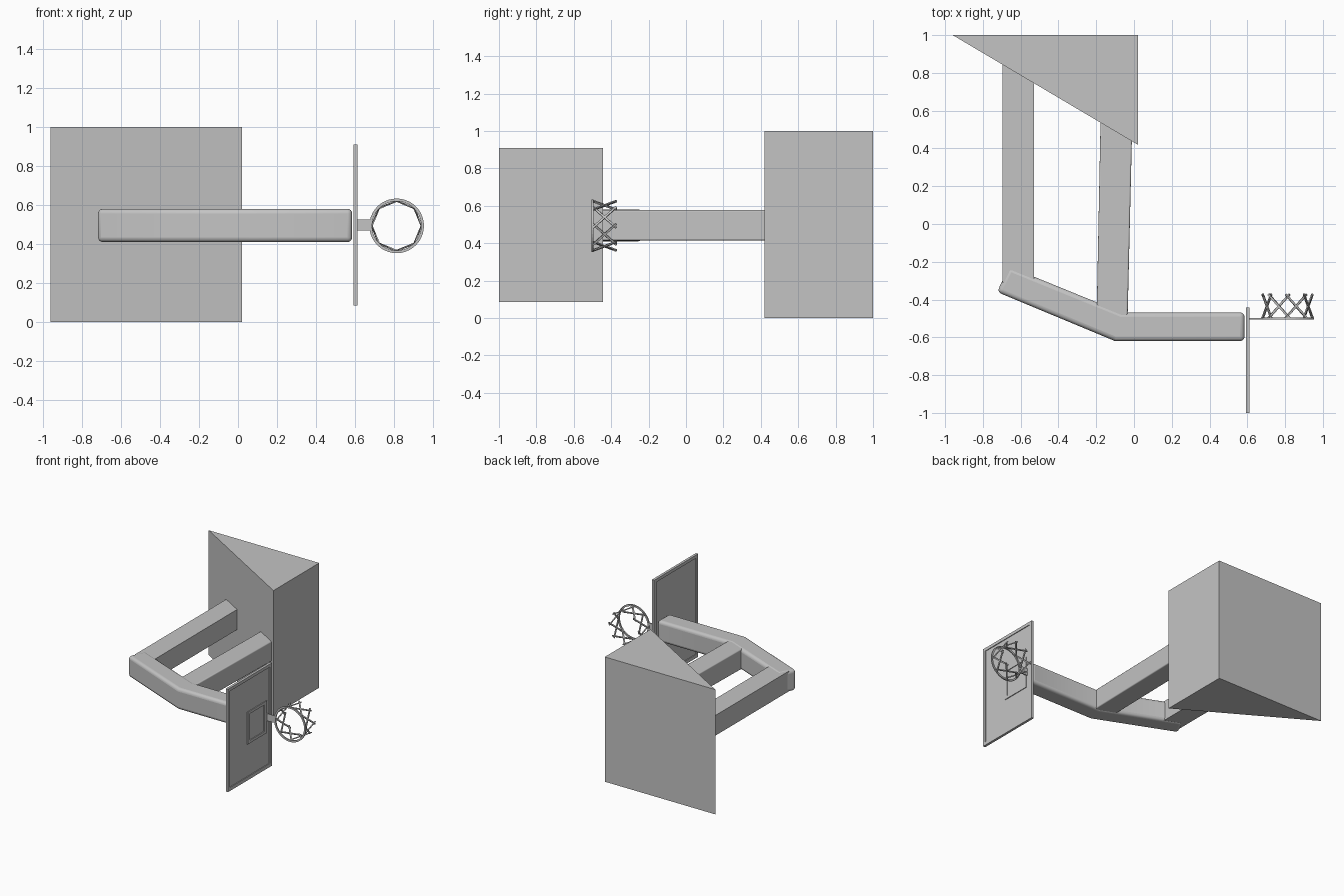
import bpy
import bmesh
from math import sin, cos, radians, tau
from mathutils import Vector

old = bpy.data.objects.get("Cube")
if old:
    bpy.data.objects.remove(old, do_unlink=True)

GREY = (0.55, 0.55, 0.55, 1.0)
grey = bpy.data.materials.new("plain grey")
grey.use_nodes = True
grey.diffuse_color = GREY
grey.node_tree.nodes["Principled BSDF"].inputs["Base Color"].default_value = GREY


def finish(name, bm):
    """Turn a bmesh into a coloured object."""
    bmesh.ops.recalc_face_normals(bm, faces=bm.faces)
    mesh = bpy.data.meshes.new(name)
    bm.to_mesh(mesh)
    bm.free()
    mesh.materials.append(grey)
    obj = bpy.data.objects.new(name, mesh)
    bpy.context.scene.collection.objects.link(obj)
    return obj


def prism(name, outline, z0, z1, bevel=0.0):
    """Extrude a plan outline upwards, optionally rounding its edges."""
    bm = bmesh.new()
    face = bm.faces.new([bm.verts.new((x, y, z0)) for x, y in outline])
    top = bmesh.ops.extrude_face_region(bm, geom=[face])["geom"]
    for v in top:
        if isinstance(v, bmesh.types.BMVert):
            v.co.z = z1
    obj = finish(name, bm)
    if bevel:
        mod = obj.modifiers.new("Rounded edges", 'BEVEL')
        mod.width = bevel
        mod.segments = 4
        mod.limit_method = 'ANGLE'
        mod.angle_limit = radians(40)
        bpy.ops.object.select_all(action='DESELECT')
        obj.select_set(True)
        bpy.context.view_layer.objects.active = obj
        bpy.ops.object.shade_smooth_by_angle(angle=radians(35))
    return obj


def add_box(bm, lo, hi):
    lo, hi = Vector(lo), Vector(hi)
    verts = bmesh.ops.create_cube(bm, size=1)["verts"]
    for v in verts:
        v.co = (lo + hi) / 2 + v.co * (hi - lo)


def add_frame(bm, x0, x1, outer, inner):
    """Rectangular frame facing x; rectangles are (y0, y1, z0, z1)."""
    a, b, c, d = outer
    e, f, g, h = inner
    add_box(bm, (x0, a, c), (x1, e, d))
    add_box(bm, (x0, f, c), (x1, b, d))
    add_box(bm, (x0, e, c), (x1, f, g))
    add_box(bm, (x0, e, h), (x1, f, d))


# Wedge-shaped base
prism("base", [(-0.96, 1), (0.02, 1), (0.02, 0.42)], 0, 1)

# Two support legs and the bent arm
prism("outer_leg", [(-0.695, -0.31), (-0.53, -0.34), (-0.53, 0.8), (-0.695, 0.9)],
      0.415, 0.577)
prism("inner_leg", [(-0.198, -0.5), (-0.034, -0.5), (-0.01, 0.5), (-0.176, 0.6)],
      0.415, 0.577, 0.008)
prism("bent_arm", [(-0.725, -0.36), (-0.662, -0.225), (-0.066, -0.468),
                   (0.585, -0.468), (0.585, -0.62), (-0.10, -0.62)],
      0.41, 0.58, 0.024)

# Backboard: thin panel inside a raised rim
bm = bmesh.new()
inner = (-0.975, -0.47, 0.113, 0.885)
add_frame(bm, 0.592, 0.612, (-1, -0.443, 0.085, 0.91), inner)
add_box(bm, (0.598, inner[0], inner[2]), (0.606, inner[1], inner[3]))
finish("backboard", bm)

bm = bmesh.new()
add_frame(bm, 0.605, 0.612, (-0.75, -0.508, 0.372, 0.63),
          (-0.725, -0.54, 0.395, 0.608))
finish("target_frame", bm)

# Hoop: flat ring with its mounting plate
CX, CZ = 0.813, 0.493
bm = bmesh.new()
add_box(bm, (0.606, -0.505, 0.468), (0.686, -0.497, 0.525))
finish("hoop_bracket", bm)

bm = bmesh.new()
SIDES = 40
loops = []
for i in range(SIDES):
    a = tau * i / SIDES
    loops.append([bm.verts.new((CX + r * cos(a), y, CZ + r * sin(a)))
                  for r, y in ((0.14, -0.505), (0.14, -0.495),
                               (0.126, -0.495), (0.126, -0.505))])
for i in range(SIDES):
    p, q = loops[i], loops[(i + 1) % SIDES]
    for k in range(4):
        n = (k + 1) % 4
        bm.faces.new((p[k], p[n], q[n], q[k]))
finish("hoop_ring", bm)

# Net: straight strands slanting both ways round the ring
bm = bmesh.new()
STRANDS = 8
SPAN = radians(54)
for i in range(STRANDS):
    for turn in (1, -1):
        a = tau * (i + 0.5) / STRANDS - turn * SPAN / 2
        b = a + turn * SPAN
        r = 0.134 if turn > 0 else 0.131
        start = Vector((CX + r * cos(a), -0.498, CZ + r * sin(a)))
        end = Vector((CX + r * cos(b), -0.372, CZ + r * sin(b)))
        mid = (a + b) / 2
        along = (end - start).normalized()
        out = Vector((cos(mid), 0, sin(mid)))
        side = along.cross(out).normalized()
        verts = bmesh.ops.create_cube(bm, size=1)["verts"]
        length = (end - start).length
        for v in verts:
            c = v.co.copy()
            v.co = ((start + end) / 2 + along * c.x * length
                    + side * c.y * 0.011 + out * c.z * 0.007)
finish("net", bm)
